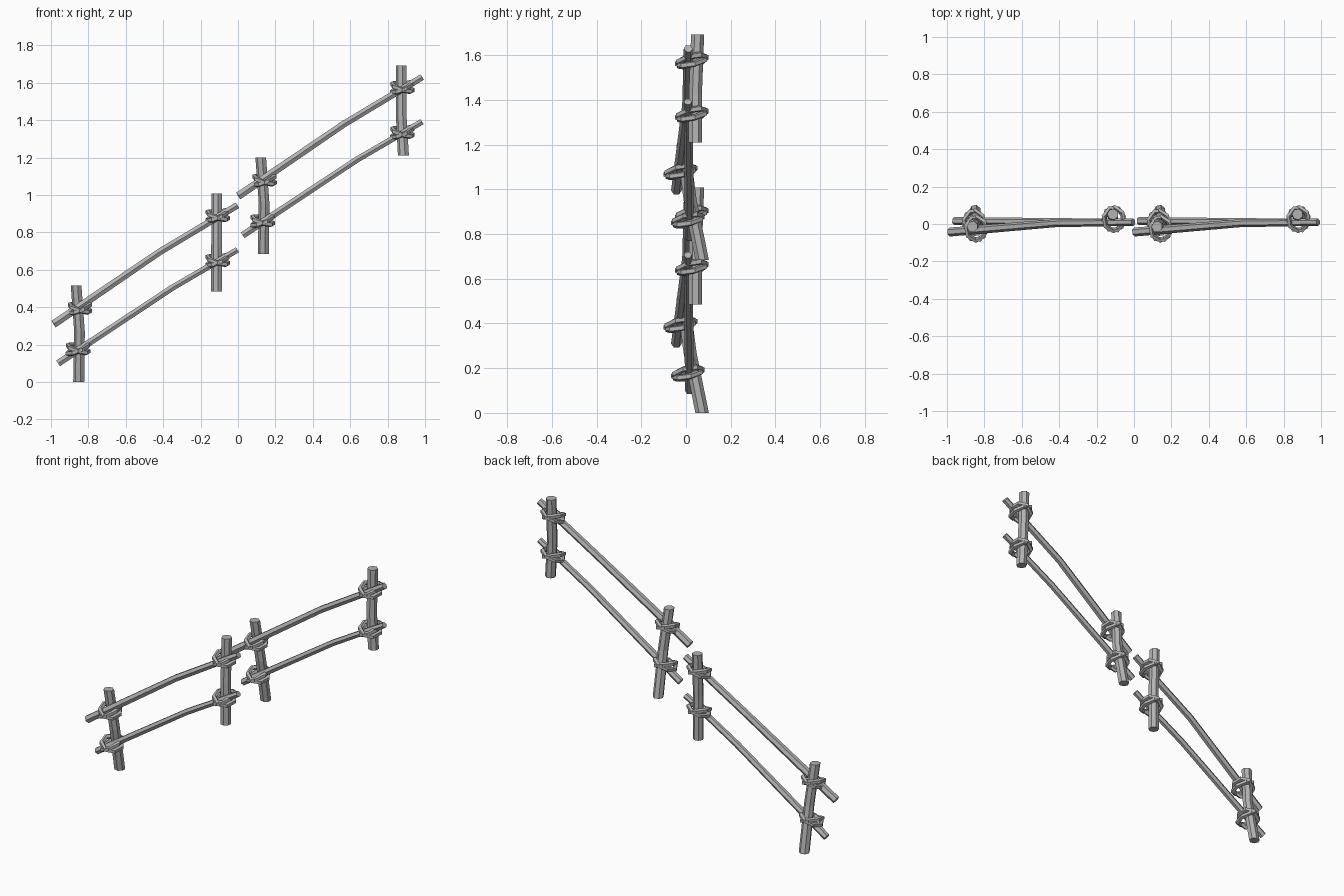
import bpy, bmesh, math
from mathutils import Vector

cube = bpy.data.objects.get("Cube")
if cube:
    bpy.data.objects.remove(cube)


def material(name, value):
    m = bpy.data.materials.new(name)
    m.use_nodes = True
    col = (value, value, value, 1)
    m.diffuse_color = col
    m.node_tree.nodes["Principled BSDF"].inputs["Base Color"].default_value = col
    return m


GREY = material("weathered grey", 0.45)


def tube(name, path, radii, sides, frame, closed=False):
    """Faceted tube along a path; frame(i) gives the two axes of ring i."""
    bm = bmesh.new()
    rings = []
    for i, (p, r) in enumerate(zip(path, radii)):
        u, v = frame(i)
        ring = []
        for k in range(sides):
            a = math.tau * (k + 0.5) / sides
            ring.append(bm.verts.new(Vector(p) + r * (u * math.cos(a) + v * math.sin(a))))
        rings.append(ring)
    pairs = list(zip(rings, rings[1:]))
    if closed:
        pairs.append((rings[-1], rings[0]))
    else:
        bm.faces.new(rings[0])
        bm.faces.new(rings[-1])
    for a, b in pairs:
        for k in range(sides):
            n = (k + 1) % sides
            bm.faces.new((a[k], a[n], b[n], b[k]))
    bmesh.ops.recalc_face_normals(bm, faces=bm.faces)
    mesh = bpy.data.meshes.new(name)
    bm.to_mesh(mesh)
    bm.free()
    mesh.materials.append(GREY)
    ob = bpy.data.objects.new(name, mesh)
    bpy.context.collection.objects.link(ob)
    return ob


X, Y, Z = Vector((1, 0, 0)), Vector((0, 1, 0)), Vector((0, 0, 1))


def post(name, path):
    tube(name, path, [0.031, 0.03, 0.03], 7, lambda i: (X, Y))


def rail(name, path, radii):
    d = (Vector(path[-1]) - Vector(path[0])).normalized()
    side = d.cross(Y).normalized()
    tube(name, path, radii, 6, lambda i: (side, d.cross(side)))


def lashing(name, centre, rx=0.055, ry=0.064, count=7):
    """Two crossing rope loops tied around a post and a rail."""
    for tag, slope, turn in (("falling", -0.3, 0.2), ("rising", 0.42, 0.6)):
        path, out = [], []
        for k in range(count):
            a = math.tau * k / count + turn
            x, y = rx * math.cos(a), ry * math.sin(a)
            path.append(Vector(centre) + Vector((x, y, slope * x + 0.22 * y)))
            out.append(Vector((math.cos(a), math.sin(a), 0)))
        tube(f"{name}_{tag}", path, [0.0145] * count, 5, lambda i: (out[i], Z), True)


# Two fence sections, the second stepped up and along the slope
for label, dx, dz, trim in (("lower", 0, 0, 0), ("upper", 0.987, 0.685, 0.02)):
    def at(x, y, z):
        return (x + dx, y, z + dz)

    post(f"{label}_right_post", [at(-0.85, 0.072, 0), at(-0.846, 0.018, 0.27), at(-0.864, -0.014, 0.515)])
    post(f"{label}_left_post", [at(-0.113 + trim * 0.6, 0.042, 0.485 + trim * 2),
                                at(-0.113, 0.042, 0.74), at(-0.113, 0.052, 1.008)])
    rail(f"{label}_top_rail", [at(-0.985, -0.043, 0.31), at(-0.42, 0.004, 0.695), at(-0.003, 0.01, 0.945)],
         [0.024, 0.021, 0.02])
    rail(f"{label}_bottom_rail", [at(-0.962, 0.016, 0.1), at(-0.35, 0.012, 0.505), at(-0.003, 0.008, 0.707)],
         [0.021, 0.019, 0.018])
    lashing(f"{label}_right_top_rope", at(-0.845, -0.025, 0.395))
    lashing(f"{label}_right_bottom_rope", at(-0.855, 0.008, 0.178))
    lashing(f"{label}_left_top_rope", at(-0.108, 0.026, 0.89))
    lashing(f"{label}_left_bottom_rope", at(-0.108, 0.026, 0.65))
